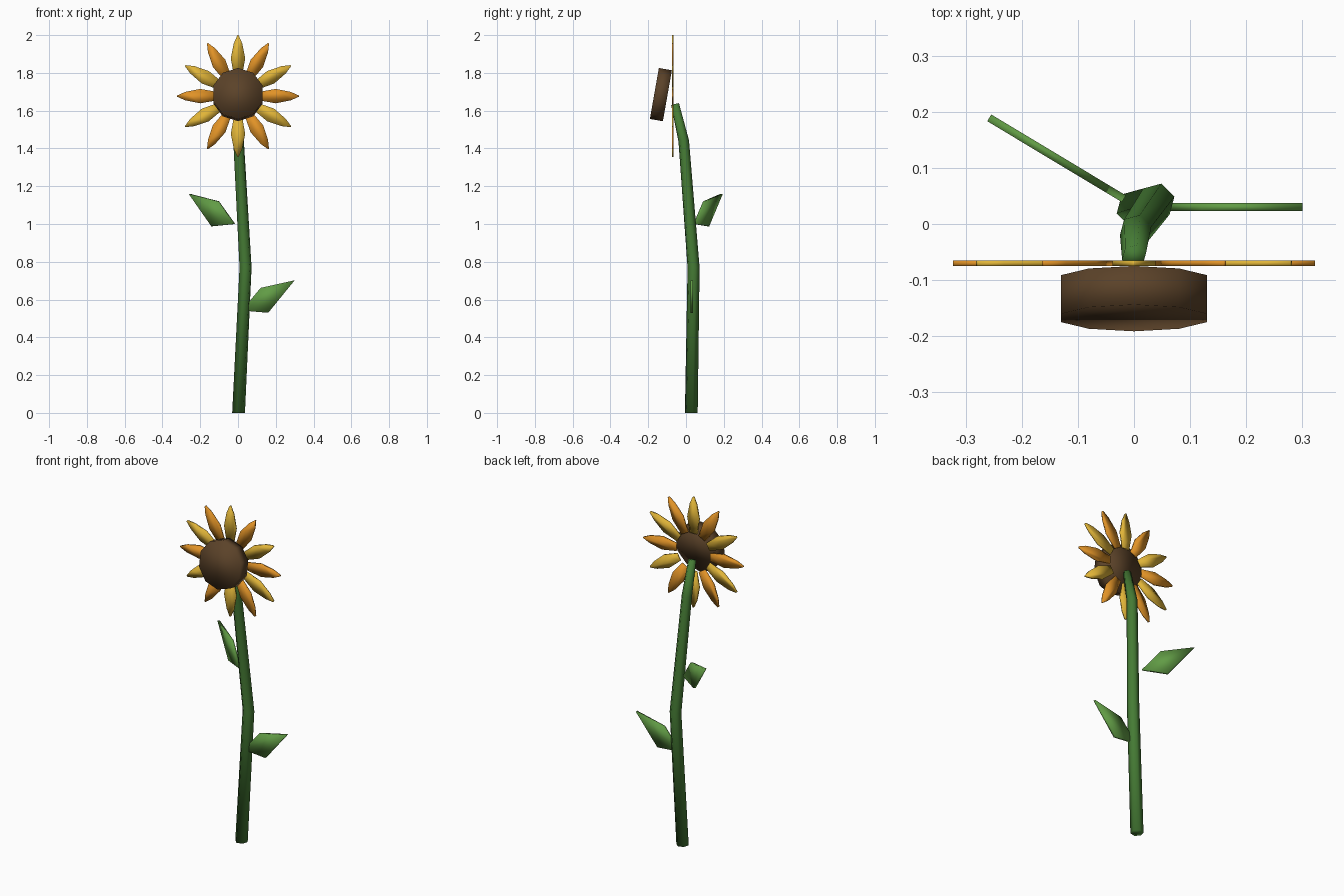
import bpy, bmesh
from math import sin, cos, tau, radians
from mathutils import Vector, Matrix

cube = bpy.data.objects.get("Cube")
if cube:
    bpy.data.objects.remove(cube, do_unlink=True)


def material(name, rgb):
    mat = bpy.data.materials.new(name)
    mat.use_nodes = True
    mat.diffuse_color = (*rgb, 1)
    mat.node_tree.nodes["Principled BSDF"].inputs["Base Color"].default_value = (*rgb, 1)
    return mat


STEM = material("stem green", (0.06, 0.2, 0.035))
LEAF = material("leaf green", (0.12, 0.33, 0.06))
BROWN = material("seed brown", (0.105, 0.055, 0.022))
YELLOW = material("petal yellow", (0.75, 0.46, 0.04))
ORANGE = material("petal orange", (0.75, 0.29, 0.02))


def finish(name, bm, mat, matrix=Matrix()):
    """Turn a bmesh into a smooth shaded, coloured object."""
    bmesh.ops.recalc_face_normals(bm, faces=bm.faces)
    mesh = bpy.data.meshes.new(name)
    bm.to_mesh(mesh)
    bm.free()
    mesh.transform(matrix)
    mesh.materials.append(mat)
    mesh.shade_smooth()
    obj = bpy.data.objects.new(name, mesh)
    bpy.context.collection.objects.link(obj)
    return obj


def plate(name, outline, thickness, mat, matrix):
    """Extrude an outline in the XZ plane, centred on y = 0."""
    bm = bmesh.new()
    face = bm.faces.new([bm.verts.new((x, -thickness / 2, z)) for x, z in outline])
    out = bmesh.ops.extrude_face_region(bm, geom=[face])
    moved = [v for v in out["geom"] if isinstance(v, bmesh.types.BMVert)]
    bmesh.ops.translate(bm, vec=(0, thickness, 0), verts=moved)
    return finish(name, bm, mat, matrix)


# Stem: six-sided tube bent along a short path, tapering upward
path = [Vector(p) for p in ((0.003, 0.028, 0), (0.04, 0.04, 0.77),
                            (0.003, -0.012, 1.44), (0, -0.058, 1.635))]
radii = (0.035, 0.033, 0.029, 0.022)
SIDES = 6
bm = bmesh.new()
rings = []
for i, (p, r) in enumerate(zip(path, radii)):
    tangent = path[min(i + 1, 3)] - path[max(i - 1, 0)]
    if i == 0:
        tangent = Vector((0, 0, 1))
    turn = Vector((0, 0, 1)).rotation_difference(tangent)
    angles = [radians(15) + tau * k / SIDES for k in range(SIDES)]
    rings.append([bm.verts.new(p + turn @ Vector((r * cos(a), r * sin(a), 0)))
                  for a in angles])
for low, high in zip(rings, rings[1:]):
    for k in range(SIDES):
        n = (k + 1) % SIDES
        bm.faces.new((low[k], low[n], high[n], high[k]))
bm.faces.new(rings[0])
bm.faces.new(rings[-1])
finish("stem", bm, STEM)

# Leaves: one kite-shaped plate used twice
leaf = [(0, 0), (0.14, -0.012), (0.28, 0.16), (0.1, 0.12)]
for name, base, angle in (("lower_leaf", (0.02, 0.03, 0.542), 0),
                          ("upper_leaf", (-0.018, 0.045, 1.0), 149)):
    plate(name, leaf, 0.014, LEAF,
          Matrix.Translation(base) @ Matrix.Rotation(radians(angle), 4, "Z"))

# Petals: twelve plates in alternating colours
half = [(0.11, 0.022), (0.2, 0.038), (0.28, 0.022), (0.323, 0.003)]
petal = half + [(r, -w) for r, w in reversed(half)]
for k in range(12):
    plate(f"petal_{k + 1}", petal, 0.01, YELLOW if k % 2 else ORANGE,
          Matrix.Translation((0, -0.07, 1.677)) @ Matrix.Rotation(-tau * k / 12, 4, "Y"))

# Seed head: ten-sided disc tilted slightly upward
R = 0.137
disc = [(R * sin(tau * k / 10), R * cos(tau * k / 10)) for k in range(10)]
plate("seed_head", disc, 0.07, BROWN,
      Matrix.Translation((0, -0.133, 1.685)) @ Matrix.Rotation(radians(-10), 4, "X"))
